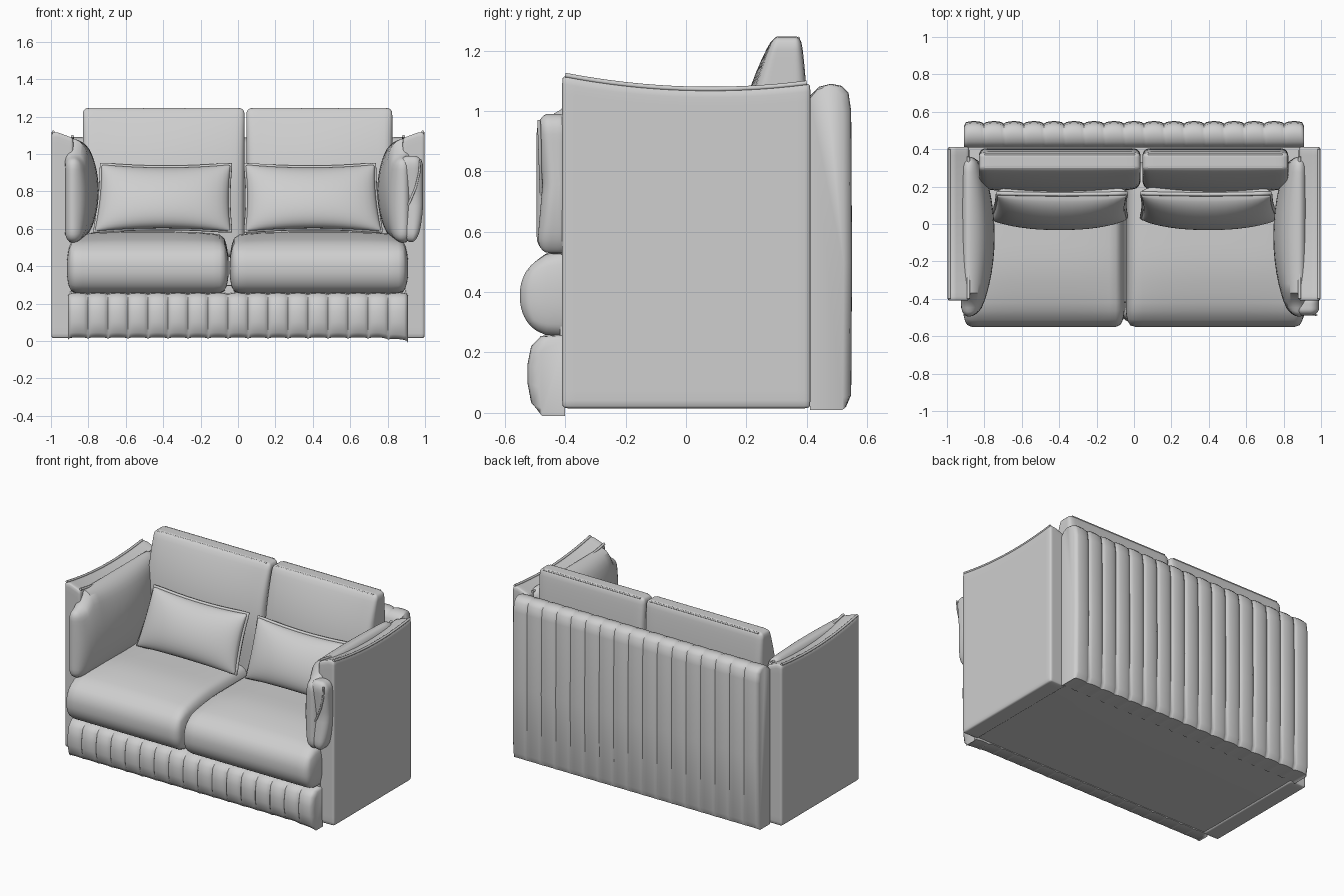
import bpy, bmesh, math
from mathutils import Vector

if "Cube" in bpy.data.objects:
    bpy.data.objects.remove(bpy.data.objects["Cube"], do_unlink=True)

fabric = bpy.data.materials.new("light grey fabric")
fabric.use_nodes = True
GREY = (0.62, 0.62, 0.62, 1)
fabric.diffuse_color = GREY
fabric.node_tree.nodes["Principled BSDF"].inputs["Base Color"].default_value = GREY


def finish(name, bm, angle=45):
    bmesh.ops.recalc_face_normals(bm, faces=bm.faces)
    mesh = bpy.data.meshes.new(name)
    bm.to_mesh(mesh)
    bm.free()
    obj = bpy.data.objects.new(name, mesh)
    bpy.context.collection.objects.link(obj)
    mesh.materials.append(fabric)
    select(obj)
    bpy.ops.object.shade_smooth_by_angle(angle=math.radians(angle))
    return obj


def select(obj):
    bpy.ops.object.select_all(action='DESELECT')
    obj.select_set(True)
    bpy.context.view_layer.objects.active = obj


def soft_box(name, low, high, radius, deform=None, cuts=19):
    """Box with elliptical rounded edges; deform(point, unit) reshapes it."""
    low, high = Vector(low), Vector(high)
    centre, half = (low + high) / 2, (high - low) / 2
    bm = bmesh.new()
    bmesh.ops.create_cube(bm, size=2)
    bmesh.ops.subdivide_edges(bm, edges=bm.edges[:], cuts=cuts, use_grid_fill=True)
    for v in bm.verts:
        # crowd the grid towards the edges
        p = Vector([math.sin(c * math.pi / 2) * h for c, h in zip(v.co, half)])
        core = Vector([max(-h + r, min(h - r, c)) for c, h, r in zip(p, half, radius)])
        d = Vector([(c - k) / r for c, k, r in zip(p, core, radius)])
        if d.length > 0:
            d.normalize()
        q = core + Vector([a * r for a, r in zip(d, radius)])
        unit = Vector([a / h for a, h in zip(q, half)])
        v.co = deform(q + centre, unit) if deform else q + centre
    return finish(name, bm)


def tube(name, points, radius=0.008, cyclic=False):
    """Piping cord along a path."""
    curve = bpy.data.curves.new(name, 'CURVE')
    curve.dimensions = '3D'
    curve.bevel_depth = radius
    curve.bevel_resolution = 2
    curve.use_fill_caps = True
    spline = curve.splines.new('POLY')
    spline.points.add(len(points) - 1)
    for sp, p in zip(spline.points, points):
        sp.co = (*p, 1)
    spline.use_cyclic_u = cyclic
    curve.materials.append(fabric)
    obj = bpy.data.objects.new(name, curve)
    bpy.context.collection.objects.link(obj)
    select(obj)
    bpy.ops.object.convert(target='MESH')
    bpy.ops.object.shade_smooth()


def channel_panel(name, profile, inner, depth, sag=0, channels=17, steps=10):
    """Sweep a (y, z) profile along x with vertical stitched channels."""
    bm = bmesh.new()
    loops = []
    bottom = min(z for y, z in profile)
    count = channels * steps
    for i in range(count + 1):
        t = i / count
        x = -0.91 + 1.82 * t
        groove = depth * (1 - abs(math.sin(math.pi * channels * t)) ** 0.5)
        if i in (0, count):
            groove += depth
        loop = []
        for y, z in profile:
            k = 1 - groove * (0.5 if z == bottom else 1)
            drop = sag * max(0, (x - 0.75) / 0.16) if z < 0.1 else 0
            loop.append(bm.verts.new((x, inner + (y - inner) * k, z - groove * 0.05 - drop)))
        loops.append(loop)
    n = len(profile)
    for a, b in zip(loops, loops[1:]):
        for j in range(n):
            bm.faces.new((a[j], a[(j + 1) % n], b[(j + 1) % n], b[j]))
    bm.faces.new(loops[0])
    bm.faces.new(loops[-1])
    finish(name, bm, 60)


# Channelled back and front base
channel_panel("back_panel",
              [(0.41, 0.02), (0.53, 0.02), (0.547, 0.06), (0.55, 0.5), (0.547, 1.0),
               (0.538, 1.06), (0.515, 1.083), (0.48, 1.09), (0.44, 1.08), (0.41, 1.05)],
              0.41, 0.1)
channel_panel("front_base",
              [(-0.4, 0.02), (-0.49, 0.02), (-0.513, 0.045), (-0.525, 0.1), (-0.525, 0.16),
               (-0.513, 0.22), (-0.48, 0.255), (-0.4, 0.26)],
              -0.4, 0.15, sag=0.015)

# Hidden frame under the seat
soft_box("under_frame", (-0.9, -0.42, 0.02), (0.9, 0.415, 0.3), (0.01, 0.01, 0.01), cuts=3)


# Seat cushions
def seat_shape(p, u):
    if u.z > 0:
        rise = max(0, min(1, (p.y + 0.5) / 0.35))
        p.z += u.z * 0.065 * math.sin(rise * math.pi / 2) * (1 - 0.4 * abs(u.x) ** 4)
    return p


for side, x0, x1 in (("right", -0.915, -0.05), ("left", -0.045, 0.91)):
    soft_box(side + "_seat_cushion", (x0, -0.55, 0.255), (x1, 0.33, 0.52),
             (0.04, 0.11, 0.125), seat_shape)


# Back cushions, leaning and thinner at the top
def back_shape(p, u):
    w = max(0, (p.z - 0.75) / 0.5)
    p.y += 0.1 * w ** 2 * (1 - u.y) / 2 - 0.025 * w ** 3 * (1 + u.y) / 2
    if u.y < 0:
        p.y += 0.03 * u.y * (1 - u.x ** 2) * (1 - u.z ** 2)
    return p


for side, x0, x1 in (("right", -0.83, 0.035), ("left", 0.045, 0.825)):
    soft_box(side + "_back_cushion", (x0, 0.19, 0.45), (x1, 0.405, 1.247),
             (0.035, 0.045, 0.03), back_shape)
    for y in (0.3, 0.372):
        tube(side + "_back_cushion_piping",
             [(x0 + 0.03, y, 1.24), (x1 - 0.03, y, 1.24)], 0.006)


# Arms: outer panel with a dipped top, bulging inner pad, piping
def arm_top(y):
    return 1.07 + 0.2 * (y - 0.08) ** 2


def arm_shape(p, u):
    if u.z > 0:
        p.z += (arm_top(p.y) - 1.07) * u.z - 0.03 * max(0, (0.96 - abs(p.x)) / 0.08)
    return p


def pad_shape(sign):
    def shape(p, u):
        # the pad is lower where it wraps over the front edge
        f = max(0, min(1, (p.y + 0.425) / 0.04))
        p.z = 0.525 + (p.z - 0.525) * (0.83 + 0.17 * f * f * (3 - 2 * f))
        if u.x * sign < 0:
            p.x -= sign * 0.095 * (1 - u.y ** 2) ** 0.8 * (1 - u.z ** 2) ** 0.7
        return p
    return shape


def span(a, b, x, z_off):
    pts = [a + (b - a) * i / 16 for i in range(17)]
    return [(x, y, arm_top(y) + z_off) for y in pts]


for side, s in (("right", -1), ("left", 1)):
    xs = sorted((s * 0.88, s * 0.998))
    soft_box(side + "_arm_panel", (xs[0], -0.41, 0.015), (xs[1], 0.412, 1.07),
             (0.015, 0.015, 0.015), arm_shape)
    xs = sorted((s * 0.84, s * 0.925))
    soft_box(side + "_arm_pad", (xs[0], -0.495, 0.525), (xs[1], 0.36, 1.08),
             (0.042, 0.06, 0.07), pad_shape(s))
    tube(side + "_arm_outer_piping", span(-0.4, 0.4, s * 0.988, 0.002))
    tube(side + "_arm_inner_piping", span(-0.4, 0.36, s * 0.885, -0.022))


# Padded wrap on the front of the left arm
def wrap_shape(p, u):
    taper = max(0, -u.z)
    p.x = 0.925 + (p.x - 0.925) * (1 - 0.5 * taper ** 2)
    p.y += 0.02 * (1 - abs(u.z)) * (u.y < 0)
    return p


soft_box("left_arm_front_wrap", (0.86, -0.495, 0.53), (0.99, -0.38, 0.99),
         (0.05, 0.04, 0.06), wrap_shape)
tube("left_arm_wrap_piping", [(0.975 - 0.1 * t * t, -0.487 + 0.01 * t, 0.97 - 0.3 * t)
                              for t in (0, 0.25, 0.5, 0.75, 1)], 0.006)


# Throw pillows: pinched at the seams, leaning back, edged with piping
def pillow_point(s, u, v, y):
    x = s * (0.385 + 0.345 * u * (1 - 0.03 * (1 - v * v)) + 0.018 * (u + 1) / 2 * (1 - v))
    dz = 0.178 * v * (1 - 0.09 * (1 - u * u))
    return Vector((x, 0.1 + y + 0.36 * dz, 0.765 + dz))


def pillow_shape(s):
    def shape(p, u):
        thick = 0.012 + 0.105 * (max(0, 1 - u.x ** 2) * max(0, 1 - u.z ** 2)) ** 0.45
        return pillow_point(s, u.x * s, u.z, u.y * thick)
    return shape


ring = [(-1, -1), (1, -1), (1, 1), (-1, 1)]
for side, s in (("right", -1), ("left", 1)):
    soft_box(side + "_throw_pillow", (-1, -1, -1), (1, 1, 1), (0.06, 0.06, 0.06),
             pillow_shape(s))
    path = []
    for (a, b), (c, d) in zip(ring, ring[1:] + ring[:1]):
        path += [pillow_point(s, a + (c - a) * i / 12, b + (d - b) * i / 12, 0)
                 for i in range(12)]
    tube(side + "_pillow_piping", path, 0.011, cyclic=True)
